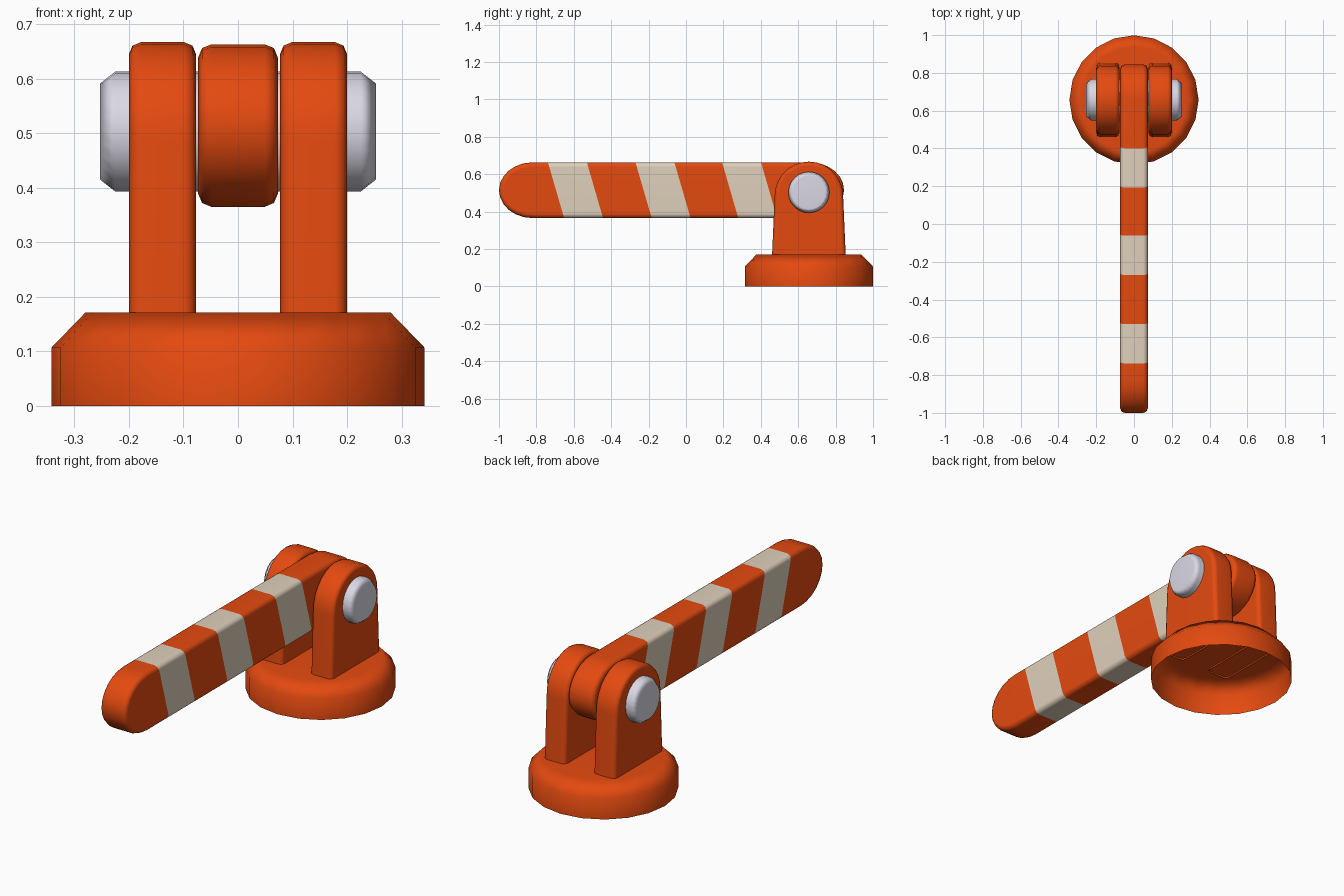
import bpy, bmesh, math
from mathutils import Vector, Matrix

if "Cube" in bpy.data.objects:
    bpy.data.objects.remove(bpy.data.objects["Cube"])

HINGE_Y, HINGE_Z = 0.657, 0.503


def material(name, rgb):
    m = bpy.data.materials.new(name)
    m.diffuse_color = (*rgb, 1)
    m.use_nodes = True
    m.node_tree.nodes["Principled BSDF"].inputs["Base Color"].default_value = m.diffuse_color
    return m


ORANGE = material("orange", (0.78, 0.068, 0.005))
BEIGE = material("beige", (0.74, 0.63, 0.50))
STEEL = material("pale steel", (0.70, 0.69, 0.78))


def finish(bm, name, mats, angle=60):
    """Turn a bmesh into a smooth shaded object with flat large faces."""
    me = bpy.data.meshes.new(name)
    bm.to_mesh(me)
    bm.free()
    ob = bpy.data.objects.new(name, me)
    bpy.context.collection.objects.link(ob)
    for m in mats:
        me.materials.append(m)
    bpy.ops.object.select_all(action='DESELECT')
    ob.select_set(True)
    bpy.context.view_layer.objects.active = ob
    bpy.ops.object.shade_smooth_by_angle(angle=math.radians(angle))
    w = ob.modifiers.new("weighted", 'WEIGHTED_NORMAL')
    w.keep_sharp = True
    return ob


def slab(profile, x0, x1, bevel, open_below=None):
    """Extrude a (y, z) outline from x0 to x1 and round the rims of both sides."""
    bm = bmesh.new()
    face = bm.faces.new([bm.verts.new((x0, y, z)) for y, z in profile])
    ext = bmesh.ops.extrude_face_region(bm, geom=[face])["geom"]
    moved = [g for g in ext if isinstance(g, bmesh.types.BMVert)]
    bmesh.ops.translate(bm, verts=moved, vec=(x1 - x0, 0, 0))
    bmesh.ops.recalc_face_normals(bm, faces=bm.faces[:])
    rims = [e for e in bm.edges
            if abs(e.verts[0].co.x - e.verts[1].co.x) < 1e-5
            and not (open_below and all(v.co.z < open_below for v in e.verts))]
    bmesh.ops.bevel(bm, geom=rims, offset=bevel, segments=2, profile=0.5,
                    affect='EDGES', clamp_overlap=True)
    if open_below:
        low = [f for f in bm.faces if all(v.co.z < open_below for v in f.verts)]
        bmesh.ops.delete(bm, geom=low, context='FACES')
    return bm


def lathe(rings, sides, matrix):
    """Stack of (radius, height) rings around z, as open tube."""
    bm = bmesh.new()
    loops = [[bm.verts.new((r * math.cos(2 * math.pi * i / sides),
                            r * math.sin(2 * math.pi * i / sides), h))
              for i in range(sides)] for r, h in rings]
    for a, b in zip(loops, loops[1:]):
        for i in range(sides):
            j = (i + 1) % sides
            bm.faces.new((a[i], a[j], b[j], b[i]))
    bm.faces.new(loops[-1])
    bm.transform(matrix)
    return bm, loops


# base: hollow dish, open underneath
bm, _ = lathe([(0.342, 0), (0.342, 0.107), (0.28, 0.171)], 20,
              Matrix.Translation((0, HINGE_Y, 0)))
finish(bm, "base", [ORANGE])

# two upright brackets with rounded tops
arc = [math.radians(180 * i / 14) for i in range(15)]
bracket = [(HINGE_Y + 0.197, 0.163)]
bracket += [(HINGE_Y + 0.183 * math.cos(a), 0.485 + 0.182 * math.sin(a)) for a in arc]
bracket += [(HINGE_Y - 0.197, 0.163)]
for side, x0, x1 in (("left", -0.2, -0.077), ("right", 0.077, 0.2)):
    finish(slab(bracket, x0, x1, 0.022, 0.165), side + "_bracket", [ORANGE])

# pin through the hinge, chamfered at both ends
bm, loops = lathe([(0.088, -0.253), (0.11, -0.225), (0.11, 0.225), (0.088, 0.253)], 24,
                  Matrix.Translation((0, HINGE_Y, HINGE_Z)) @ Matrix.Rotation(math.pi / 2, 4, 'Y'))
bm.faces.new(loops[0][::-1])
finish(bm, "hinge_pin", [STEEL])

# arm with rounded ends
mid, half = 0.514, 0.149
arm = []
for cy, start in ((0.665, -90), (-0.82, 90)):
    for i in range(13):
        a = math.radians(start + 15 * i)
        arm.append((cy + 0.18 * math.cos(a), mid + half * math.sin(a)))
bm = slab(arm, -0.073, 0.073, 0.024)

# slanted stripes cut into the arm
slant = Vector((0, 1, 0.29))
top = mid + half
stripes = [(y, y + 0.208) for y in (-0.738, -0.27, 0.193)]
for y in (y for s in stripes for y in s):
    bmesh.ops.bisect_plane(bm, geom=bm.verts[:] + bm.edges[:] + bm.faces[:],
                           plane_co=(0, y, top), plane_no=slant)
for f in bm.faces:
    c = f.calc_center_median()
    at_top = c.y - 0.29 * (top - c.z)
    f.material_index = int(any(a < at_top < b for a, b in stripes))
finish(bm, "striped_arm", [ORANGE, BEIGE])
